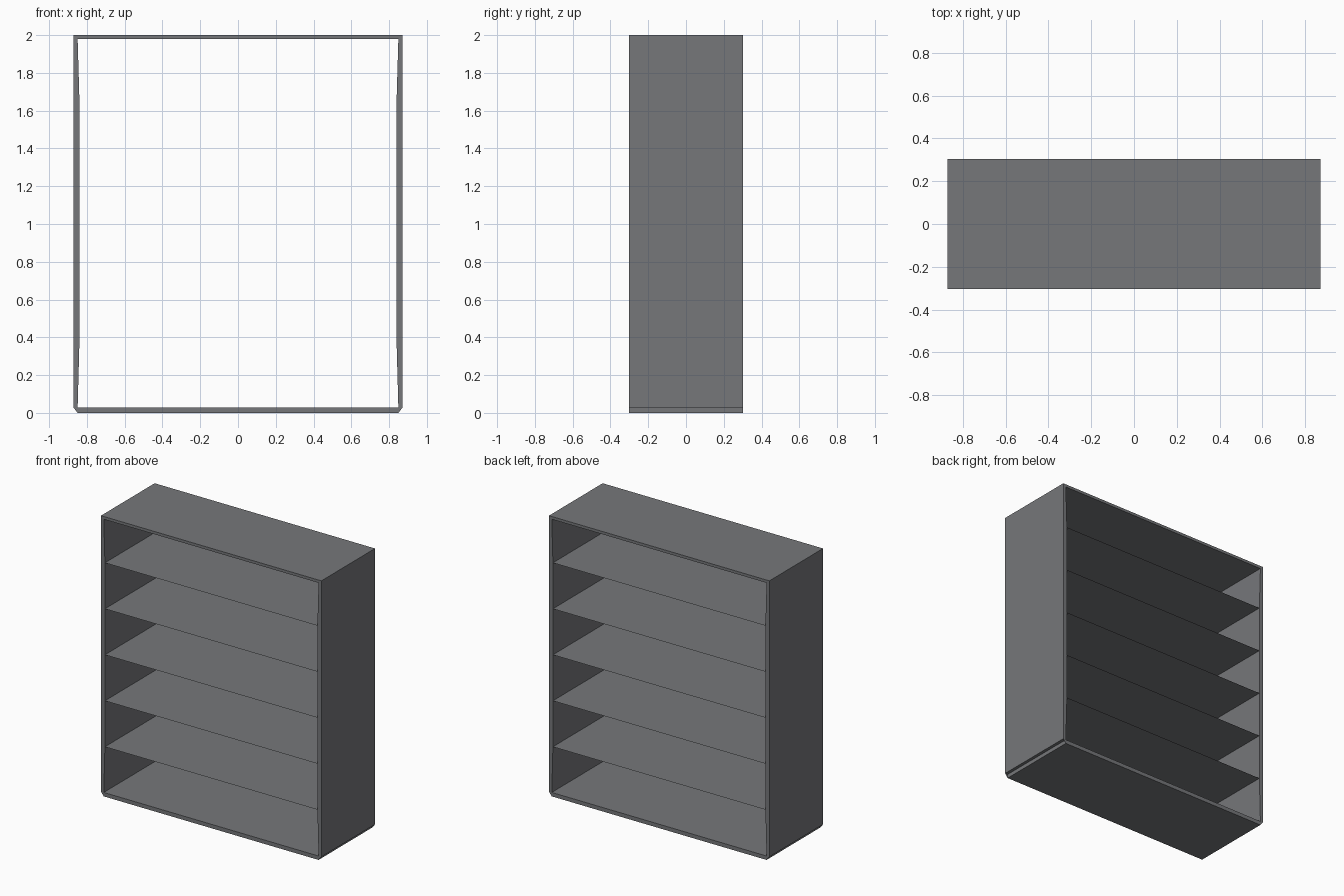
import bpy, bmesh

if "Cube" in bpy.data.objects:
    bpy.data.objects.remove(bpy.data.objects["Cube"])

W, D, H = 0.871, 0.303, 2.0      # half width, half depth, height
BASE, TOP = 0.028, 1.98          # inner faces of the bottom and top boards
WI, WS = 0.849, 0.840            # inner wall at the corners / at the shelves
BAYS = 6
STEP = (H - BASE) / BAYS
SHELF_Z = [BASE + STEP * i for i in range(1, BAYS)]

# Dark grey metal
metal = bpy.data.materials.new("dark_metal")
metal.diffuse_color = (0.18, 0.185, 0.195, 1)
metal.use_nodes = True
metal.node_tree.nodes["Principled BSDF"].inputs["Base Color"].default_value = metal.diffuse_color


def make_object(name, bm):
    bmesh.ops.recalc_face_normals(bm, faces=bm.faces)
    mesh = bpy.data.meshes.new(name)
    bm.to_mesh(mesh)
    bm.free()
    mesh.materials.append(metal)
    obj = bpy.data.objects.new(name, mesh)
    bpy.context.collection.objects.link(obj)
    return obj


def board(name, profile):
    """Extrude an x-z outline through the full depth of the case."""
    bm = bmesh.new()
    face = bm.faces.new([bm.verts.new((x, -D, z)) for x, z in profile])
    out = bmesh.ops.extrude_face_region(bm, geom=[face])
    moved = [v for v in out["geom"] if isinstance(v, bmesh.types.BMVert)]
    bmesh.ops.translate(bm, verts=moved, vec=(0, 2 * D, 0))
    return make_object(name, bm)


def sheet(name, points):
    bm = bmesh.new()
    bm.faces.new([bm.verts.new(p) for p in points])
    return make_object(name, bm)


# Top board, and narrower bottom board that leaves a ledge under the sides
board("top_board", [(-W, TOP), (W, TOP), (W, H), (-W, H)])
board("bottom_board", [(-WI, 0), (WI, 0), (WI, BASE), (-WI, BASE)])

for name, s in (("left", -1), ("right", 1)):
    # Side walls, slightly thicker between the lowest and highest shelf
    board(name + "_side", [(s * W, BASE), (s * W, TOP), (s * WI, TOP),
                           (s * WS, SHELF_Z[-1]), (s * WS, SHELF_Z[0]),
                           (s * WI, BASE)])
    # Small corner gussets closing the ledge at front and back
    for end, y in (("front", -D), ("back", D)):
        sheet(f"{name}_{end}_gusset",
              [(s * WI, y, 0), (s * W, y, BASE), (s * WI, y, BASE)][::int(s * -y / D)])

# Thin sheet shelves, open at the front and back
for i, z in enumerate(SHELF_Z, 1):
    sheet(f"shelf_{i}", [(-WS, -D, z), (WS, -D, z), (WS, D, z), (-WS, D, z)])
